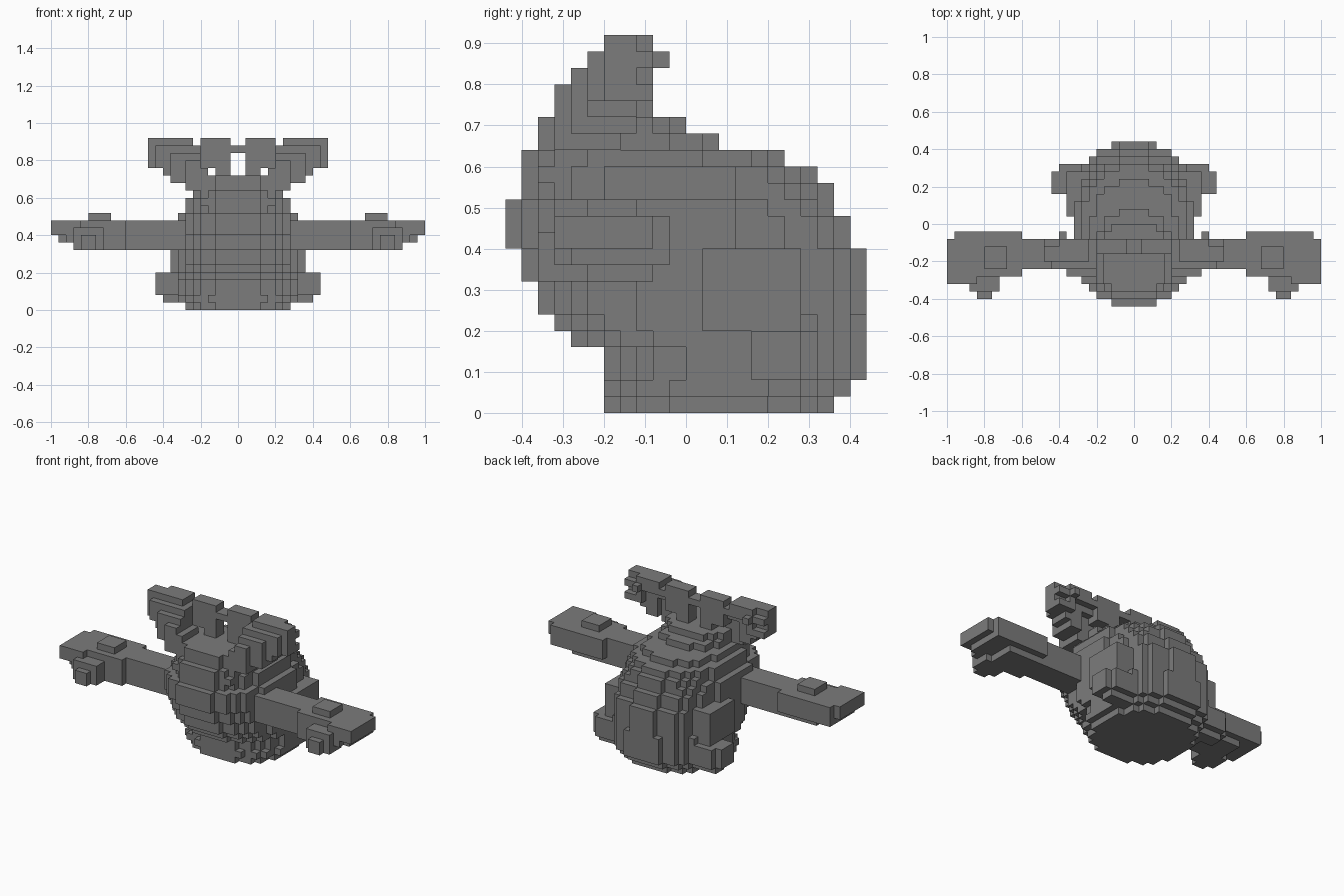
import bpy, bmesh
from mathutils import Vector

cube = bpy.data.objects.get("Cube")
if cube:
    bpy.data.objects.remove(cube, do_unlink=True)

U = 0.04  # edge of one block

grey = bpy.data.materials.new("stone_grey")
grey.use_nodes = True
grey.diffuse_color = (0.2, 0.2, 0.2, 1)
grey.node_tree.nodes["Principled BSDF"].inputs["Base Color"].default_value = grey.diffuse_color


def box(x0, x1, y0, y1, z0, z1):
    """Set of block cells filling a box, in block units."""
    return {(x, y, z) for x in range(x0, x1) for y in range(y0, y1) for z in range(z0, z1)}


def mirror(cells):
    return {(-1 - x, y, z) for x, y, z in cells}


def build(name, cells):
    """Make an object from the exposed faces of a set of blocks."""
    bm = bmesh.new()
    for cell in cells:
        centre = Vector(cell) + Vector((0.5, 0.5, 0.5))
        for axis in range(3):
            for sign in (-1, 1):
                step = [0, 0, 0]
                step[axis] = sign
                if tuple(c + s for c, s in zip(cell, step)) in cells:
                    continue
                n = Vector(step)
                a = Vector([1 if k == (axis + 1) % 3 else 0 for k in range(3)])
                b = n.cross(a)
                corners = [centre + (n + a * p + b * q) / 2
                           for p, q in ((-1, -1), (1, -1), (1, 1), (-1, 1))]
                bm.faces.new([bm.verts.new(c * U) for c in corners])
    bmesh.ops.remove_doubles(bm, verts=bm.verts, dist=U / 100)
    mesh = bpy.data.meshes.new(name)
    bm.to_mesh(mesh)
    bm.free()
    mesh.materials.append(grey)
    obj = bpy.data.objects.new(name, mesh)
    bpy.context.scene.collection.objects.link(obj)


def build_pair(name, cells):
    build("left_" + name, cells)
    build("right_" + name, mirror(cells))


# Body and head: one rounded slice per layer (half width, front, back)
layers = [(7, -5, 9), (8, -5, 10), (8, -5, 11), (8, -5, 11), (8, -7, 11), (8, -8, 11),
          (8, -9, 11), (8, -9, 11), (8, -10, 11), (8, -10, 11), (8, -11, 10), (8, -11, 10),
          (8, -11, 9), (7, -10, 9), (7, -10, 8), (6, -10, 6), (5, -9, 2), (5, -9, 0)]
body = set()
for z, (half, front, back) in enumerate(layers):
    mid, length = (front + back) / 2, (back - front) / 2
    for x, y, _ in box(-half, half, front, back, 0, 1):
        limit = 0.97 if y < mid else 0.93
        if abs((x + 0.5) / half) ** 2.5 + abs((y + 0.5 - mid) / length) ** 2.5 <= limit:
            body.add((x, y, z))
build("body", body)

# Haunches and feet, the feet rounded underneath
build_pair("haunch", box(6, 9, 1, 7, 5, 10))
build_pair("foot", box(6, 10, 4, 8, 2, 5) | box(6, 10, 5, 7, 1, 2) | box(10, 11, 4, 7, 2, 5))

# Outstretched arms, with hands, thumbs and raised knuckles
build_pair("arm", box(6, 15, -6, -2, 8, 12))
hand = box(15, 21, -7, -2, 8, 12) | box(15, 24, -7, -1, 9, 12)
hand |= box(21, 25, -8, -2, 10, 12) | box(21, 23, -8, -2, 9, 10)
build_pair("hand", hand)
build_pair("thumb", box(18, 22, -9, -6, 8, 11) | box(19, 21, -10, -8, 8, 10))
build_pair("knuckles", box(17, 20, -6, -3, 12, 13))

# Swept ears: the underside rises outward, the front edge leans back
ear = set()
for x, y, z in box(4, 12, -8, -2, 16, 23):
    underside = 16 if x < 7 else 17 if x < 9 else 18 if x < 10 else 19
    front = max(-8 if x < 7 else -7 if x < 9 else -6 if x < 11 else -5,
                -8 if z < 20 else z - 27 if z < 22 else -5)
    back = min(-3 if z < 19 or (x > 9 and z in (20, 22)) else -2, front + 4)
    inner = 4 if z < 19 else 5 if z < 22 else 6
    if z >= underside and x >= inner and front <= y < back:
        ear.add((x, y, z))
ear |= box(9, 10, -2, -1, 21, 22)
build_pair("ear", ear)

# Upright crest posts joined by a thin bar
build_pair("crest_post", box(1, 3, -4, -2, 17, 23) | box(3, 5, -4, -2, 19, 23))
build("crest_bar", box(-1, 1, -4, -2, 21, 22))
